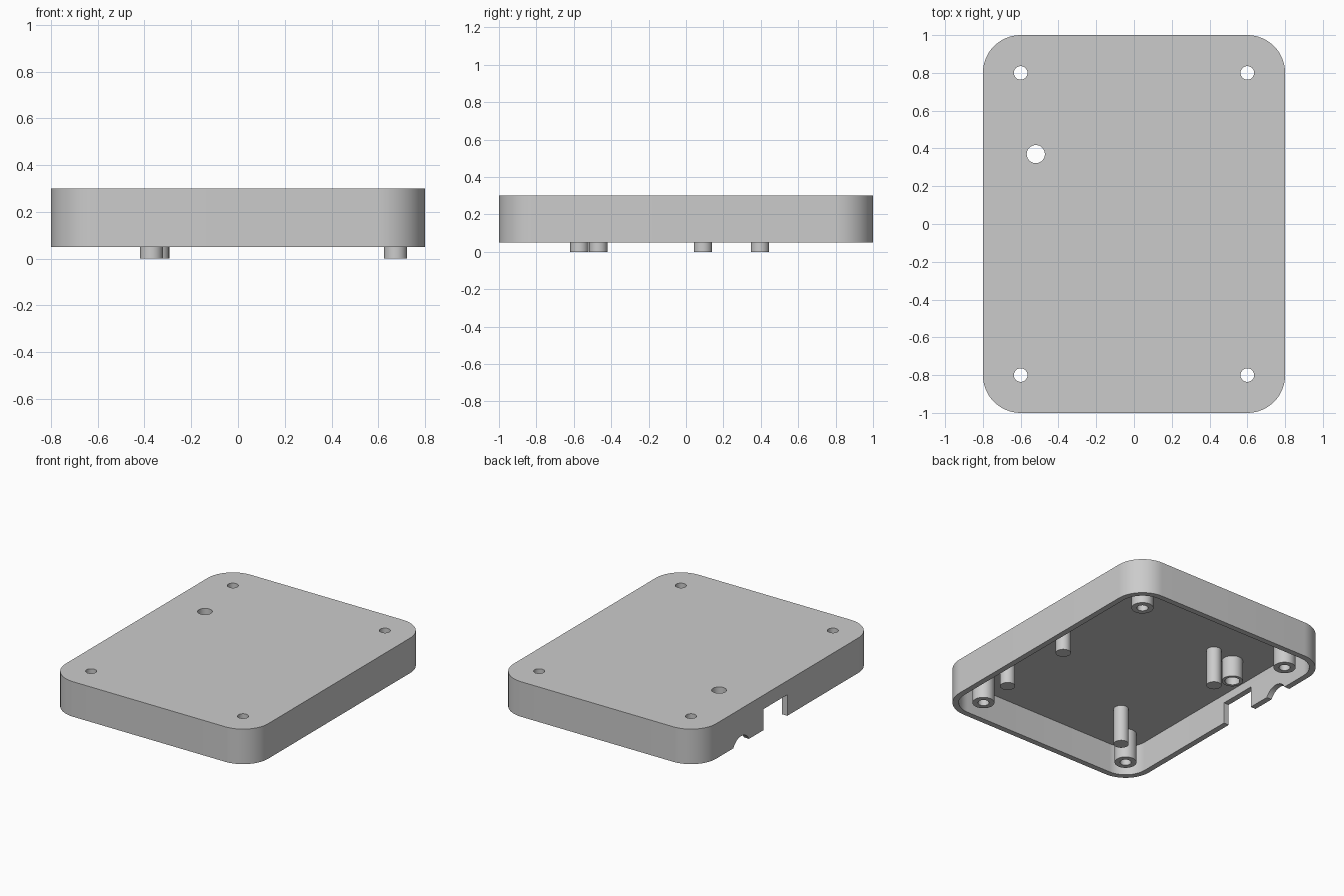
import bpy
import bmesh
import math
from mathutils import Matrix, Vector

if "Cube" in bpy.data.objects:
    bpy.data.objects.remove(bpy.data.objects["Cube"], do_unlink=True)

RIM_Z, CEILING_Z, TOP_Z = 0.05, 0.26, 0.30
WALL = 0.04
CORNER_R = 0.2
SCREW_R, BUTTON_R = 0.036, 0.048

grey = bpy.data.materials.new("grey plastic")
grey.use_nodes = True
colour = (0.6, 0.6, 0.6, 1)
grey.diffuse_color = colour
grey.node_tree.nodes["Principled BSDF"].inputs["Base Color"].default_value = colour


def make_object(name, bm):
    bmesh.ops.recalc_face_normals(bm, faces=bm.faces)
    mesh = bpy.data.meshes.new(name)
    bm.to_mesh(mesh)
    bm.free()
    mesh.materials.append(grey)
    obj = bpy.data.objects.new(name, mesh)
    bpy.context.collection.objects.link(obj)
    return obj


def smooth(obj):
    mesh = obj.data
    mesh.polygons.foreach_set("use_smooth", [True] * len(mesh.polygons))
    mesh.set_sharp_from_angle(angle=math.radians(30))


def rounded_slab(name, half_x, half_y, radius, z0, z1, steps=16):
    """Rounded rectangle extruded from z0 to z1."""
    bm = bmesh.new()
    verts = []
    for quarter, (sx, sy) in enumerate([(1, 1), (-1, 1), (-1, -1), (1, -1)]):
        for i in range(steps + 1):
            a = (quarter + i / steps) * math.pi / 2
            verts.append(bm.verts.new((sx * (half_x - radius) + radius * math.cos(a),
                                       sy * (half_y - radius) + radius * math.sin(a), z0)))
    face = bm.faces.new(verts)
    top = bmesh.ops.extrude_face_region(bm, geom=[face])["geom"]
    bmesh.ops.translate(bm, vec=(0, 0, z1 - z0),
                        verts=[g for g in top if isinstance(g, bmesh.types.BMVert)])
    return make_object(name, bm)


def cylinder(name, centre, radius, depth, axis="Z"):
    bm = bmesh.new()
    turn = Matrix.Rotation(math.pi / 2, 4, "Y") if axis == "X" else Matrix()
    bmesh.ops.create_cone(bm, cap_ends=True, segments=48, radius1=radius, radius2=radius,
                          depth=depth, matrix=Matrix.Translation(centre) @ turn)
    return make_object(name, bm)


def box(name, low, high):
    bm = bmesh.new()
    low, high = Vector(low), Vector(high)
    bmesh.ops.create_cube(bm, size=1, matrix=Matrix.Translation((low + high) / 2)
                          @ Matrix.Diagonal((*(high - low), 1)))
    return make_object(name, bm)


def tube(name, x, y, outer, inner, z0, z1):
    """Hollow post made by spinning a rectangular section."""
    bm = bmesh.new()
    section = [bm.verts.new((r, 0, z))
               for r, z in ((inner, z0), (outer, z0), (outer, z1), (inner, z1))]
    edges = [bm.edges.new((section[i], section[(i + 1) % 4])) for i in range(4)]
    bmesh.ops.spin(bm, geom=section + edges, axis=(0, 0, 1), cent=(0, 0, 0),
                   angle=math.tau, steps=48, use_merge=True)
    bmesh.ops.remove_doubles(bm, verts=bm.verts, dist=0.0001)
    bmesh.ops.translate(bm, vec=(x, y, 0), verts=bm.verts)
    obj = make_object(name, bm)
    smooth(obj)


corners = [(x, y) for x in (-0.6, 0.6) for y in (-0.8, 0.8)]
button = (-0.52, 0.37)

# Shell: open underneath, with holes in the top and two ports in one side
shell = rounded_slab("lid_shell", 0.8, 1, CORNER_R, RIM_Z, TOP_Z)
cutters = [
    rounded_slab("cavity_cutter", 0.8 - WALL, 1 - WALL, CORNER_R - WALL, -0.1, CEILING_Z),
    box("square_port_cutter", (-0.9, 0, -0.1), (-0.7, 0.27, 0.2)),
    cylinder("round_port_cutter", (-0.8, 0.52, 0.004), 0.1, 0.2, "X"),
    cylinder("button_hole_cutter", (*button, TOP_Z), BUTTON_R, 0.2),
]
cutters += [cylinder("screw_hole_cutter", (x, y, TOP_Z), SCREW_R, 0.2) for x, y in corners]
for cutter in cutters:
    cutter.hide_render = True
    mod = shell.modifiers.new(cutter.name, "BOOLEAN")
    mod.operation, mod.solver, mod.object = "DIFFERENCE", "EXACT", cutter

# Bake the cuts, then drop the cutters
bpy.context.view_layer.update()
baked = bpy.data.meshes.new_from_object(
    shell.evaluated_get(bpy.context.evaluated_depsgraph_get()))
shell.modifiers.clear()
shell.data = baked
for cutter in cutters:
    bpy.data.objects.remove(cutter, do_unlink=True)
smooth(shell)

# Hollow posts under the screw holes and the button hole
for x, y in corners:
    tube("screw_post", x, y, 0.071, SCREW_R, RIM_Z, CEILING_Z)
tube("button_guide", *button, 0.068, BUTTON_R, 0.11, CEILING_Z)

# Solid pins reaching below the rim
for x, y in [(-0.37, -0.57), (-0.343, 0.396), (0.674, 0.091), (0.674, -0.469)]:
    smooth(cylinder("support_pin", (x, y, CEILING_Z / 2), 0.049, CEILING_Z))
